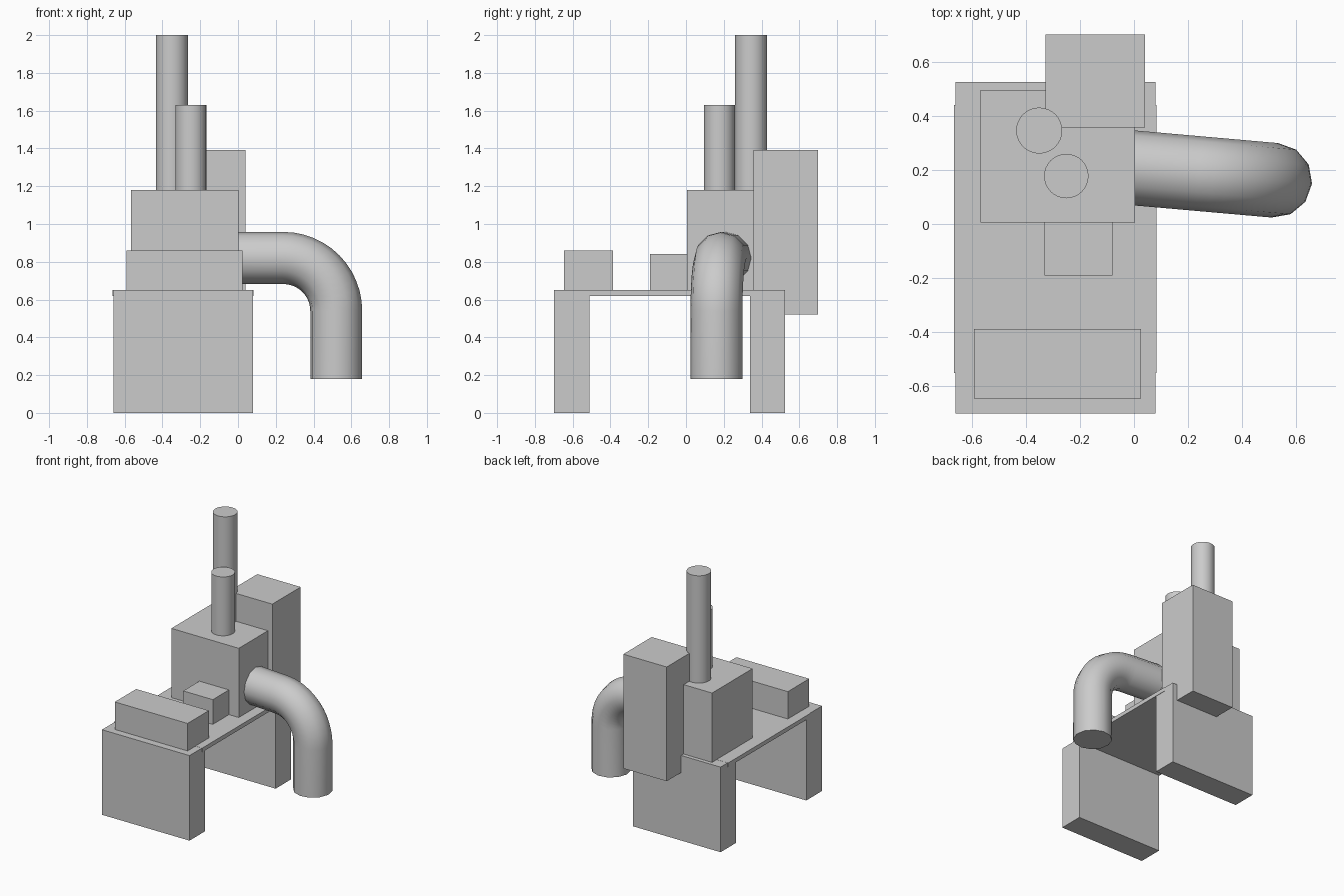
import bpy
import bmesh
import math
from mathutils import Vector

cube = bpy.data.objects.get("Cube")
if cube:
    bpy.data.objects.remove(cube, do_unlink=True)

grey = bpy.data.materials.new("plain_grey")
grey.use_nodes = True
colour = (0.6, 0.6, 0.6, 1)
grey.diffuse_color = colour
grey.node_tree.nodes["Principled BSDF"].inputs["Base Color"].default_value = colour


def finish(name, bm, smooth=False):
    bmesh.ops.recalc_face_normals(bm, faces=bm.faces)
    mesh = bpy.data.meshes.new(name)
    bm.to_mesh(mesh)
    bm.free()
    mesh.materials.append(grey)
    obj = bpy.data.objects.new(name, mesh)
    bpy.context.collection.objects.link(obj)
    if smooth:
        bpy.ops.object.select_all(action="DESELECT")
        obj.select_set(True)
        bpy.context.view_layer.objects.active = obj
        bpy.ops.object.shade_smooth_by_angle(angle=math.radians(40))
    return obj


def box(name, x, y, z):
    bm = bmesh.new()
    bmesh.ops.create_cube(bm, size=1)
    for v in bm.verts:
        v.co = [lo + (c + 0.5) * (hi - lo) for c, (lo, hi) in zip(v.co, (x, y, z))]
    return finish(name, bm)


def chimney(name, x, y, radius, bottom, top):
    bm = bmesh.new()
    bmesh.ops.create_cone(bm, cap_ends=True, segments=32, radius1=radius,
                          radius2=radius, depth=top - bottom)
    bmesh.ops.translate(bm, vec=(x, y, (top + bottom) / 2), verts=bm.verts)
    return finish(name, bm, True)


def bent_pipe(name, start, end_x, end_z, bend, radius, slope, sides=12, steps=12):
    """Sweep a ring along a level run, a quarter bend and a vertical drop."""
    sx, sy, sz = start
    path = [(sx, sz, 0)]
    for i in range(steps + 1):
        a = math.pi / 2 * i / steps
        path.append((end_x - bend + bend * math.sin(a), sz - bend + bend * math.cos(a), a))
    path.append((end_x, end_z, math.pi / 2))
    along = Vector((1, slope, 0)).normalized()
    across = Vector((-along.y, along.x, 0))
    bm = bmesh.new()
    rings = []
    for x, z, a in path:
        centre = Vector((x, sy + slope * (x - sx), z))
        outward = along * math.sin(a) + Vector((0, 0, math.cos(a)))
        rings.append([bm.verts.new(centre + radius * (outward * math.cos(t) + across * math.sin(t)))
                      for t in (2 * math.pi * k / sides for k in range(sides))])
    for r0, r1 in zip(rings, rings[1:]):
        for k in range(sides):
            n = (k + 1) % sides
            bm.faces.new((r0[k], r0[n], r1[n], r1[k]))
    bm.faces.new(rings[0])
    bm.faces.new(rings[-1])
    return finish(name, bm, True)


# Table: two slab legs and a thin deck
box("front_leg", (-0.66, 0.08), (-0.70, -0.51), (0, 0.65))
box("back_leg", (-0.66, 0.08), (0.34, 0.525), (0, 0.65))
box("deck", (-0.665, 0.083), (-0.55, 0.44), (0.62, 0.651))

# Blocks on the deck
box("front_block", (-0.59, 0.025), (-0.645, -0.387), (0.65, 0.86))
box("small_block", (-0.33, -0.08), (-0.19, 0.01), (0.65, 0.84))
box("main_housing", (-0.567, 0.003), (0.005, 0.495), (0.65, 1.18))
box("back_tank", (-0.327, 0.04), (0.357, 0.70), (0.52, 1.393))

# Chimneys and the bent outlet pipe
chimney("tall_chimney", -0.35, 0.345, 0.085, 1.17, 2.0)
chimney("short_chimney", -0.25, 0.177, 0.082, 1.17, 1.63)
bent_pipe("outlet_pipe", (-0.01, 0.208, 0.82), 0.52, 0.18, 0.28, 0.138, -0.088)
